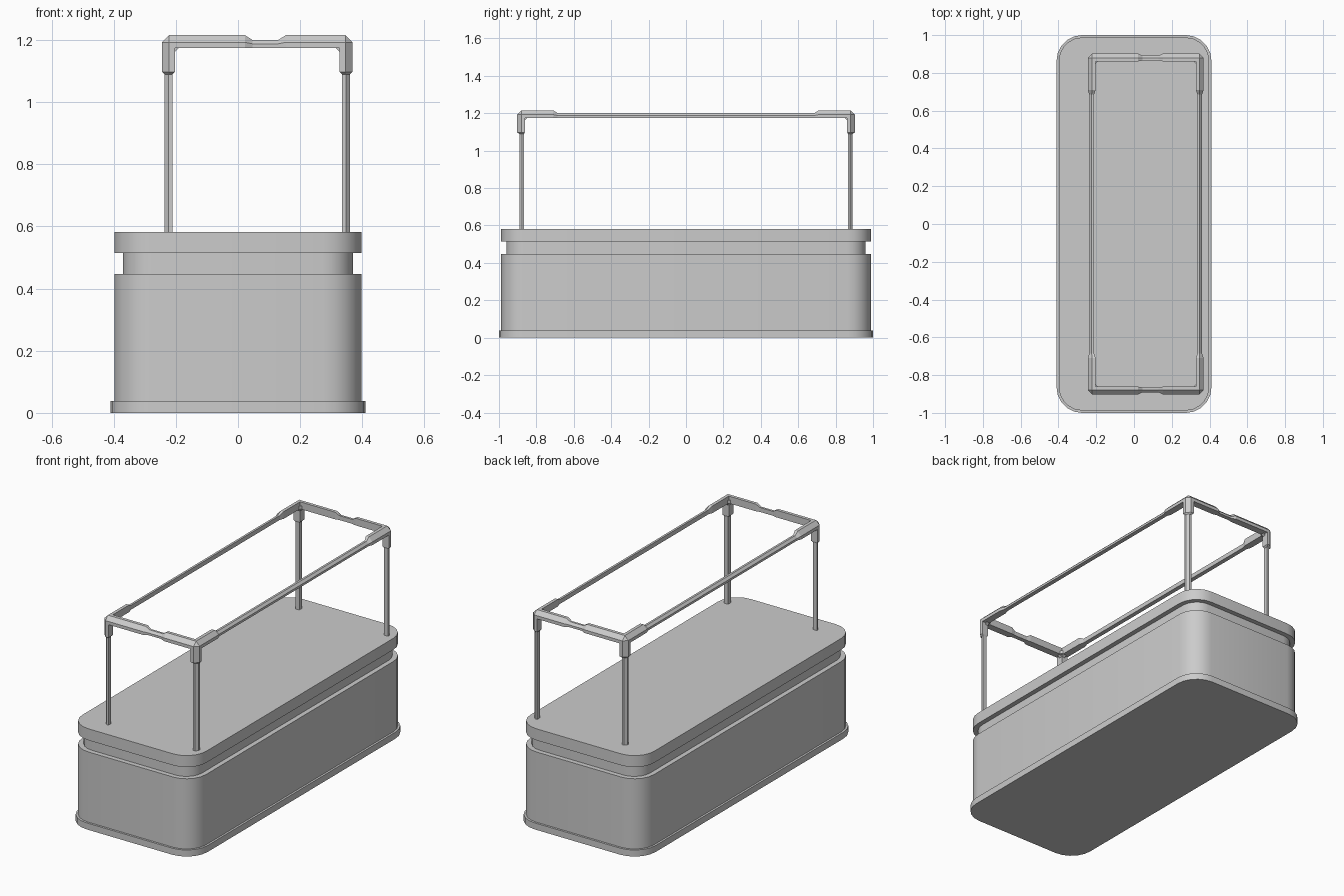
import bpy, bmesh, math
from mathutils import Vector

if "Cube" in bpy.data.objects:
    bpy.data.objects.remove(bpy.data.objects["Cube"])


def finish(bm, name, smooth=False):
    bmesh.ops.recalc_face_normals(bm, faces=bm.faces)
    me = bpy.data.meshes.new(name)
    bm.to_mesh(me)
    bm.free()
    ob = bpy.data.objects.new(name, me)
    bpy.context.collection.objects.link(ob)
    if smooth:
        bpy.ops.object.select_all(action='DESELECT')
        ob.select_set(True)
        bpy.context.view_layer.objects.active = ob
        bpy.ops.object.shade_smooth_by_angle(angle=math.radians(35))
    return ob


def loft(name, rings, smooth=False):
    """Skin a closed solid through equal-length rings of points."""
    bm = bmesh.new()
    rows = [[bm.verts.new(p) for p in r] for r in rings]
    n = len(rows[0])
    for a, b in zip(rows, rows[1:]):
        for i in range(n):
            bm.faces.new((a[i], a[(i + 1) % n], b[(i + 1) % n], b[i]))
    bm.faces.new(rows[0])
    bm.faces.new(rows[-1])
    return finish(bm, name, smooth)


def rounded_ring(hx, hy, r, z, seg=5):
    pts = []
    for q, (sx, sy) in enumerate(((1, 1), (-1, 1), (-1, -1), (1, -1))):
        for i in range(seg + 1):
            a = math.pi / 2 * (q + i / seg)
            pts.append((sx * (hx - r) + r * math.cos(a), sy * (hy - r) + r * math.sin(a), z))
    return pts


# Counter body: plinth, cabinet, recessed neck, slab top
for name, hx, hy, r, z0, z1 in (
        ("plinth", 0.41, 1.0, 0.135, 0, 0.038),
        ("cabinet", 0.398, 0.988, 0.125, 0.038, 0.447),
        ("recessed_neck", 0.37, 0.96, 0.10, 0.447, 0.515),
        ("counter_top", 0.398, 0.988, 0.125, 0.515, 0.582)):
    loft(name, [rounded_ring(hx, hy, r, z0), rounded_ring(hx, hy, r, z1)], True)


def section(c, u, v, h, k=0.0):
    """Square section with its outer corner (+u, +v) chamfered."""
    return [c + u * a * h + v * b * h for a, b in ((-1, -1), (1, -1), (1, k), (k, 1), (-1, 1))]


X, Y, Z = Vector((1, 0, 0)), Vector((0, 1, 0)), Vector((0, 0, 1))
XL, XR, YO, ZR = -0.224, 0.348, 0.878, 1.188   # frame centre lines
HR, HB, K = 0.0128, 0.0208, -0.1               # rail and bracket half widths

# Thin posts and rails
for sx, x in ((-1, XL), (1, XR)):
    side = "left" if sx < 0 else "right"
    loft(side + "_rail", [section(Vector((x, y, ZR)), X * sx, Z, HR) for y in (-YO, YO)])
    for sy, end in ((-1, "front"), (1, "back")):
        loft(f"{end}_{side}_post",
             [section(Vector((x, sy * YO, z)), X * sx, Y * sy, HR) for z in (0.575, ZR)])
for sy, end in ((-1, "front"), (1, "back")):
    loft(end + "_rail", [section(Vector((x, sy * YO, ZR)), Y * sy, Z, HR) for x in (XL, XR)])

# Corner brackets: a faceted corner plus three tapered sleeves
for sx, x, x_end in ((-1, XL, 0.022), (1, XR, 0.154)):
    for sy, end in ((-1, "front"), (1, "back")):
        label = f"{end}_{'left' if sx < 0 else 'right'}"
        c = Vector((x, sy * 0.882, 1.195))
        rail = Vector((x, sy * YO, ZR))
        ax = (X * sx, Y * sy, Z)
        reach = (abs(x_end - x), 0.172, 0.097)
        hull = [c + HB * (ax[i] + K * ax[(i + 1) % 3] + K * ax[(i + 2) % 3]) for i in range(3)]
        for i in range(3):
            d, u, v = ax[i], ax[(i + 1) % 3], ax[(i + 2) % 3]
            near = section(c - d * HB, u, v, HB, K)
            far = section(c - d * reach[i], u, v, HB, K)
            taper = 0.008 if i == 2 else 0.024
            tip = rail + d * (c - rail).dot(d) - d * (reach[i] + taper)
            loft(f"{label}_sleeve_{'xyz'[i]}", [near, far, section(tip, u, v, HR)])
            hull += near
            # small inner gusset between this sleeve and the next
            g = c - d * HB - u * HB
            tri = [g, g - d * 0.012, g - u * 0.012]
            loft(f"{label}_gusset_{'xyz'[i]}", [[p - v * HB * 0.9 for p in tri],
                                                [p + v * HB * 0.0 for p in tri]])
        bm = bmesh.new()
        for p in hull:
            bm.verts.new(p)
        bmesh.ops.remove_doubles(bm, verts=bm.verts, dist=1e-5)
        res = bmesh.ops.convex_hull(bm, input=bm.verts)
        loose = [v for v in bm.verts if not v.link_faces]
        bmesh.ops.delete(bm, geom=loose, context='VERTS')
        finish(bm, label + "_bracket_corner")
